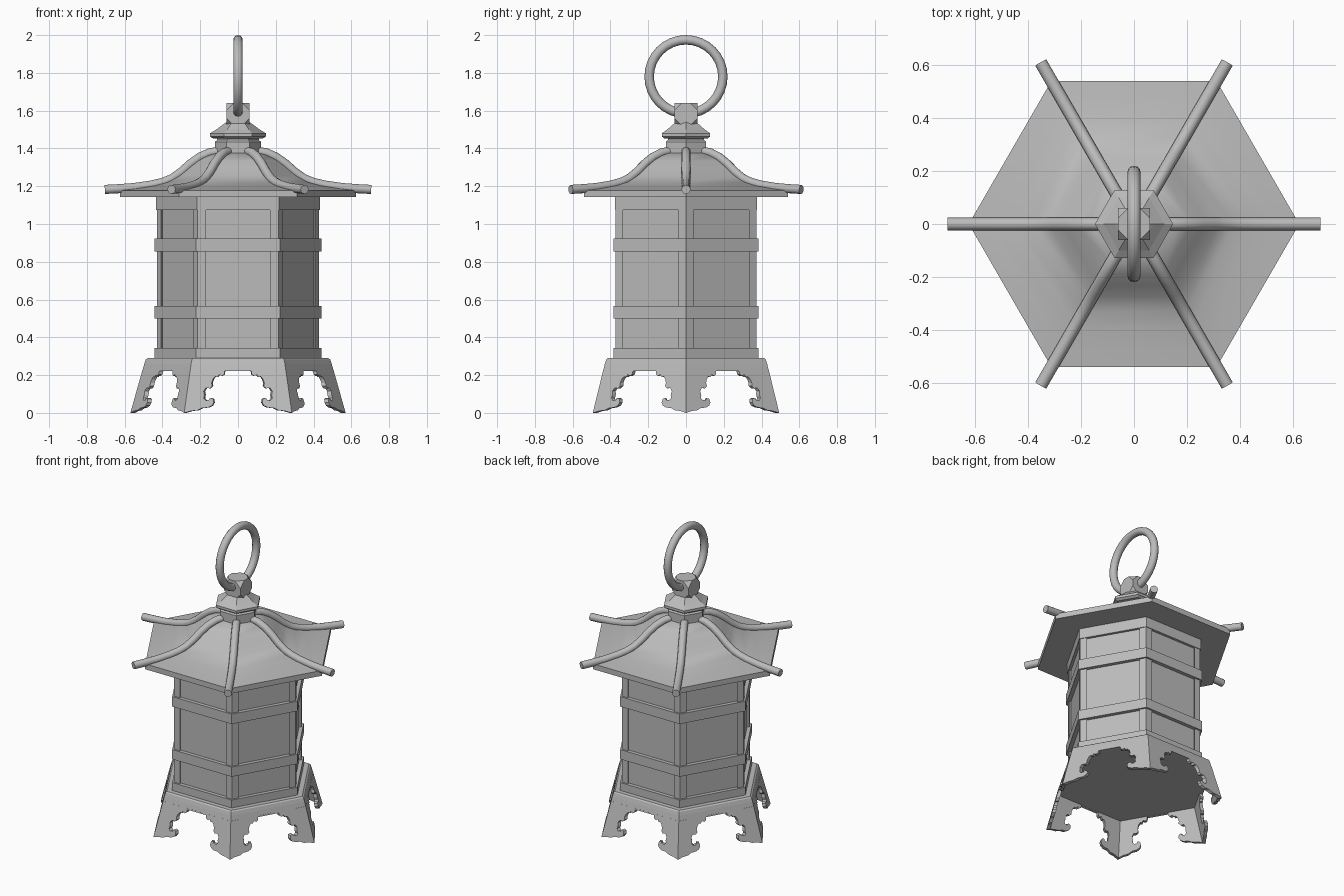
import bpy, bmesh
from math import sin, cos, pi, radians
from mathutils import Matrix, Vector

cube = bpy.data.objects.get("Cube")
if cube:
    bpy.data.objects.remove(cube, do_unlink=True)

GREY = (0.5, 0.5, 0.5, 1.0)
metal = bpy.data.materials.new("grey metal")
metal.use_nodes = True
metal.diffuse_color = GREY
metal.node_tree.nodes["Principled BSDF"].inputs["Base Color"].default_value = GREY
SIN60 = sin(pi / 3)


def finish(name, bm, smooth=None):
    bmesh.ops.remove_doubles(bm, verts=bm.verts, dist=0.0002)
    bmesh.ops.recalc_face_normals(bm, faces=bm.faces)
    mesh = bpy.data.meshes.new(name)
    bm.to_mesh(mesh)
    bm.free()
    mesh.materials.append(metal)
    ob = bpy.data.objects.new(name, mesh)
    bpy.context.collection.objects.link(ob)
    if smooth:
        bpy.ops.object.select_all(action='DESELECT')
        ob.select_set(True)
        bpy.context.view_layer.objects.active = ob
        bpy.ops.object.shade_smooth_by_angle(angle=radians(smooth))
    return ob


def hex_loft(name, profile, smooth=None):
    """Capped hexagonal solid through (corner radius, height) pairs."""
    bm = bmesh.new()
    rings = [[bm.verts.new((r * cos(k * pi / 3), r * sin(k * pi / 3), z)) for k in range(6)]
             for r, z in profile]
    for a, b in zip(rings, rings[1:]):
        for k in range(6):
            n = (k + 1) % 6
            bm.faces.new((a[k], a[n], b[n], b[k]))
    bm.faces.new(rings[0])
    bm.faces.new(rings[-1])
    return finish(name, bm, smooth)


def sweep_tube(bm, path, side, radius, segments=12, closed=False):
    """Round tube along a planar path; side is the normal of its plane."""
    rings, count = [], len(path)
    for i, p in enumerate(path):
        before = path[(i - 1) % count] if closed else path[max(i - 1, 0)]
        after = path[(i + 1) % count] if closed else path[min(i + 1, count - 1)]
        up = (after - before).normalized().cross(side)
        rings.append([bm.verts.new(p + radius * (cos(t) * side + sin(t) * up))
                      for t in (2 * pi * j / segments for j in range(segments))])
    for a, b in zip(rings, rings[1:] + rings[:1] if closed else rings[1:]):
        for j in range(segments):
            n = (j + 1) % segments
            bm.faces.new((a[j], a[n], b[n], b[j]))
    if not closed:
        bm.faces.new(rings[0])
        bm.faces.new(rings[-1])


# Base plate with softened top edge
hex_loft("base_plate", [(0.48, 0.222), (0.505, 0.228), (0.496, 0.26), (0.488, 0.283), (0.478, 0.29)])

# Splayed skirt with a scalloped, scrolled opening in each side
SCROLL = [(0, 0.222), (0.07, 0.222), (0.073, 0.204), (0.085, 0.196), (0.1, 0.203),
          (0.108, 0.19), (0.122, 0.192), (0.133, 0.178), (0.14, 0.158), (0.137, 0.142),
          (0.15, 0.13), (0.17, 0.132), (0.182, 0.115), (0.178, 0.095), (0.182, 0.078),
          (0.172, 0.066), (0.155, 0.068), (0.148, 0.08), (0.132, 0.074), (0.128, 0.055),
          (0.138, 0.038), (0.16, 0.028), (0.19, 0.026), (0.215, 0.014), (0.25, 0.01)]


def skirt_radius(z):
    return 0.57 - 0.065 * z / 0.23


right = SCROLL + [(skirt_radius(0) / 2, 0), (skirt_radius(0.23) / 2, 0.23)]
outline = right + [(-u, z) for u, z in reversed(right[1:])]
bm = bmesh.new()
for k in range(6):
    turn = Matrix.Rotation(k * pi / 3, 3, 'Z')
    layers = []
    for inset in (0, 0.025):
        layer = []
        for u, z in outline:
            r = skirt_radius(z)
            shrink = (r - inset) / r
            layer.append(bm.verts.new(turn @ Vector((u * shrink, -r * SIN60 * shrink, z))))
        layers.append(layer)
        bm.faces.new(layer)
    outer, inner = layers
    corner = len(right) - 2
    mirrored = len(outline) - corner
    for i in range(len(outline)):
        n = (i + 1) % len(outline)
        if i not in (corner, mirrored - 1):
            bm.faces.new((outer[i], outer[n], inner[n], inner[i]))
finish("scrolled_skirt", bm)

# Lantern body: panels, corner posts and bands
hex_loft("panel_core", [(0.415, 0.28), (0.415, 1.145)])
bm = bmesh.new()
for k in range(6):
    turn = Matrix.Rotation(k * pi / 3, 3, 'Z')
    w, r = 0.045, 0.43
    section = [(r, 0), (r - w / 2, w * SIN60), (r - w, 0), (r - w / 2, -w * SIN60)]
    low, high = ([bm.verts.new(turn @ Vector((x, y, z))) for x, y in section] for z in (0.285, 1.143))
    bm.faces.new(low)
    bm.faces.new(high)
    for i in range(4):
        n = (i + 1) % 4
        bm.faces.new((low[i], low[n], high[n], high[i]))
finish("corner_posts", bm)
for name, radius, bottom, top in (("bottom_band", 0.443, 0.285, 0.343), ("lower_band", 0.443, 0.5, 0.565),
                                  ("upper_band", 0.443, 0.855, 0.922), ("top_band", 0.435, 1.073, 1.143)):
    hex_loft(name, [(radius, bottom), (radius, top)])

# Concave roof
hex_loft("roof", [(0.625, 1.142), (0.625, 1.178), (0.55, 1.187), (0.45, 1.203), (0.38, 1.222),
                  (0.32, 1.255), (0.27, 1.295), (0.22, 1.335), (0.17, 1.362), (0.11, 1.38)], 30)

# Roof ribs running past the eaves
RIB = [(0.705, 1.183), (0.63, 1.187), (0.55, 1.193), (0.46, 1.206), (0.4, 1.22), (0.35, 1.24),
       (0.3, 1.275), (0.25, 1.32), (0.2, 1.355), (0.15, 1.377), (0.1, 1.385)]
bm = bmesh.new()
for k in range(6):
    turn = Matrix.Rotation(k * pi / 3, 3, 'Z')
    sweep_tube(bm, [turn @ Vector((r, 0, z)) for r, z in RIB], turn @ Vector((0, 1, 0)), 0.024)
finish("roof_ribs", bm, 40)

# Neck and cap
hex_loft("neck", [(0.122, 1.37), (0.122, 1.435), (0.11, 1.445), (0.11, 1.465)])
hex_loft("cap", [(0.13, 1.452), (0.148, 1.463), (0.148, 1.48), (0.115, 1.5), (0.075, 1.53), (0.06, 1.54)])

# Knob with cut corners
bm = bmesh.new()
bmesh.ops.create_cube(bm, size=0.122, matrix=Matrix.Translation((0, 0, 1.58)))
bmesh.ops.bevel(bm, geom=bm.verts[:], offset=0.04, affect='VERTICES', segments=1)
finish("knob", bm)

# Hanging ring
bm = bmesh.new()
circle = [Vector((0, 0.195 * sin(t), 1.78 + 0.195 * cos(t))) for t in (2 * pi * i / 32 for i in range(32))]
sweep_tube(bm, circle, Vector((1, 0, 0)), 0.025, closed=True)
finish("hanging_ring", bm, 40)
